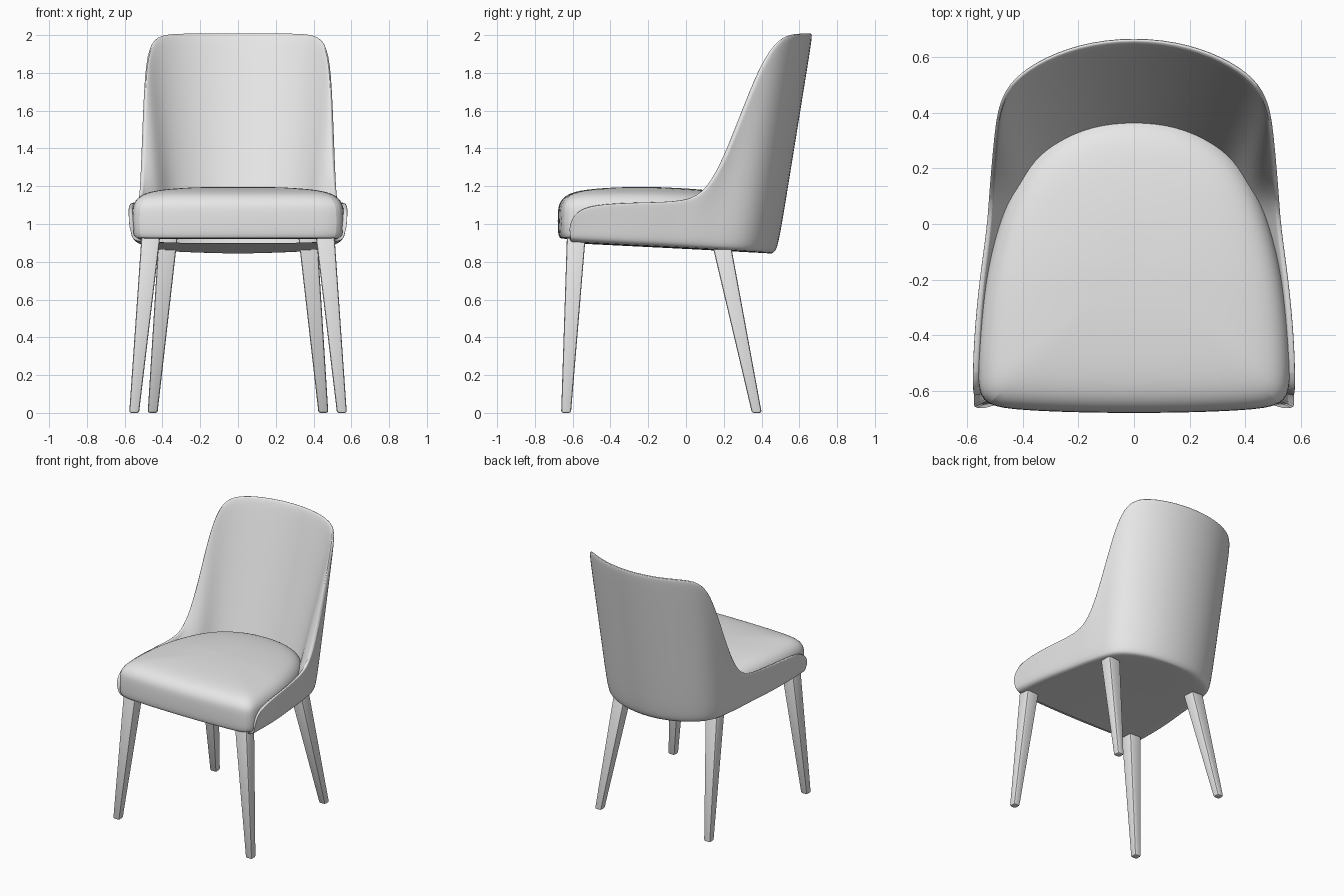
import bpy
import bmesh
from mathutils import Vector

cube = bpy.data.objects.get("Cube")
if cube:
    bpy.data.objects.remove(cube, do_unlink=True)

grey = bpy.data.materials.new("light_grey")
grey.use_nodes = True
grey.diffuse_color = (0.8, 0.8, 0.8, 1)
grey.node_tree.nodes["Principled BSDF"].inputs["Base Color"].default_value = (0.8, 0.8, 0.8, 1)


def make_object(name, bm, mirror=False, levels=0):
    """Turn a bmesh into a smooth object, optionally mirrored and subdivided."""
    bmesh.ops.remove_doubles(bm, verts=bm.verts, dist=0.0005)
    bmesh.ops.recalc_face_normals(bm, faces=bm.faces)
    mesh = bpy.data.meshes.new(name)
    bm.to_mesh(mesh)
    bm.free()
    mesh.materials.append(grey)
    obj = bpy.data.objects.new(name, mesh)
    bpy.context.collection.objects.link(obj)
    if mirror:
        mod = obj.modifiers.new("Mirror", 'MIRROR')
        mod.use_clip = True
    if levels:
        mod = obj.modifiers.new("Subdivision", 'SUBSURF')
        mod.levels = mod.render_levels = levels
    bpy.ops.object.select_all(action='DESELECT')
    obj.select_set(True)
    bpy.context.view_layer.objects.active = obj
    bpy.ops.object.shade_smooth_by_angle(angle=0.7)
    return obj


def skin(bm, rows, closed=False):
    """Join neighbouring rows of points with quads and return the vertices."""
    grid = [[bm.verts.new(p) for p in row] for row in rows]
    for a, b in zip(grid, grid[1:]):
        n = len(a)
        for i in range(n if closed else n - 1):
            j = (i + 1) % n
            bm.faces.new((a[i], a[j], b[j], b[i]))
    return grid


# Backrest and side shell: stations from the back centre to the front left end
rim = [(0, .68, 2.01), (.2, .655, 2.01), (.36, .588, 2.01), (.455, .51, 1.99),
       (.492, .42, 1.87), (.505, .31, 1.59), (.515, .2, 1.31), (.523, .1, 1.16),
       (.53, -.01, 1.12), (.558, -.2, 1.115), (.577, -.4, 1.11),
       (.582, -.55, 1.09), (.58, -.61, 1.03), (.575, -.62, .97)]
base = [(0, .495), (.19, .47), (.335, .405), (.42, .335), (.46, .25),
        (.478, .16), (.492, .08), (.503, 0), (.515, -.1), (.54, -.25),
        (.555, -.42), (.56, -.55), (.56, -.6), (.56, -.615)]
inner = [(0, .35), (.15, .335), (.27, .28), (.345, .225), (.385, .16),
         (.405, .12), (.43, .08), (.45, .03), (.48, -.05), (.53, -.22),
         (.55, -.4), (.555, -.55), (.555, -.6), (.555, -.61)]

columns = []
for r, b, i in zip(rim, base, inner):
    r = Vector(r)
    b = Vector((*b, .893 - .05 * b[1]))
    i = Vector((*i, min(1.05, r.z - .03)))
    inward = Vector((i.x - r.x, i.y - r.y, 0)).normalized()
    lip = r + inward * .03 - Vector((0, 0, .015))
    under = Vector((b.x * .93, b.y - max(b.y, 0) * .06, b.z - .025))
    columns.append([Vector((0, under.y, under.z)), under * 1,
                    b.lerp(under, .35), b.lerp(r, .04), b.lerp(r, .35),
                    b.lerp(r, .7), b.lerp(r, .97), r + inward * .004,
                    r + inward * .022, lip.lerp(i, .05), lip.lerp(i, .35),
                    lip.lerp(i, .7), i])
bm = bmesh.new()
grid = skin(bm, columns)
bm.faces.new(grid[-1][1:])
make_object("backrest_shell", bm, mirror=True, levels=2)

# Seat cushion: rings shrinking towards a softly domed top
half = [(.2, .37), (.35, .27), (.43, .15), (.49, 0), (.54, -.2),
        (.56, -.4), (.565, -.58), (.54, -.655), (.4, -.67), (.2, -.678)]
outline = [(0, .4)] + half + [(0, -.68)] + [(-x, y) for x, y in reversed(half)]
profile = [(.5, .92), (.95, .92), (.985, .925), (1, .96), (1, 1.07), (.985, 1.11),
           (.93, 1.15), (.8, 1.178), (.5, 1.193), (.2, 1.197)]
middle = -.15
rings = []
for s, z in profile:
    drop = .05 if z > 1.1 else 0
    rings.append([(x * s, middle + (y - middle) * s,
                   z - drop * max(0, (y - middle) * s)) for x, y in outline])
bm = bmesh.new()
grid = skin(bm, rings, closed=True)
bm.faces.new(grid[0])
bm.faces.new(grid[-1])
make_object("seat_cushion", bm, levels=2)


# Tapered square legs with softened edges
def leg(name, top, foot):
    bm = bmesh.new()
    loops = []
    for centre, h in ((top, .05), (foot, .026)):
        x, y, z = centre
        loops.append([(x + h * sx, y + h * sy, z)
                      for sx, sy in ((-1, -1), (1, -1), (1, 1), (-1, 1))])
    grid = skin(bm, loops, closed=True)
    bm.faces.new(grid[0])
    bm.faces.new(grid[1])
    bmesh.ops.bevel(bm, geom=bm.edges[:], offset=.011, segments=2,
                    profile=.5, affect='EDGES')
    make_object(name, bm)


for side, sx in (("left", 1), ("right", -1)):
    leg("front_leg_" + side, (sx * .46, -.58, .95), (sx * .55, -.635, 0))
    leg("back_leg_" + side, (sx * .37, .18, .93), (sx * .452, .375, 0))
